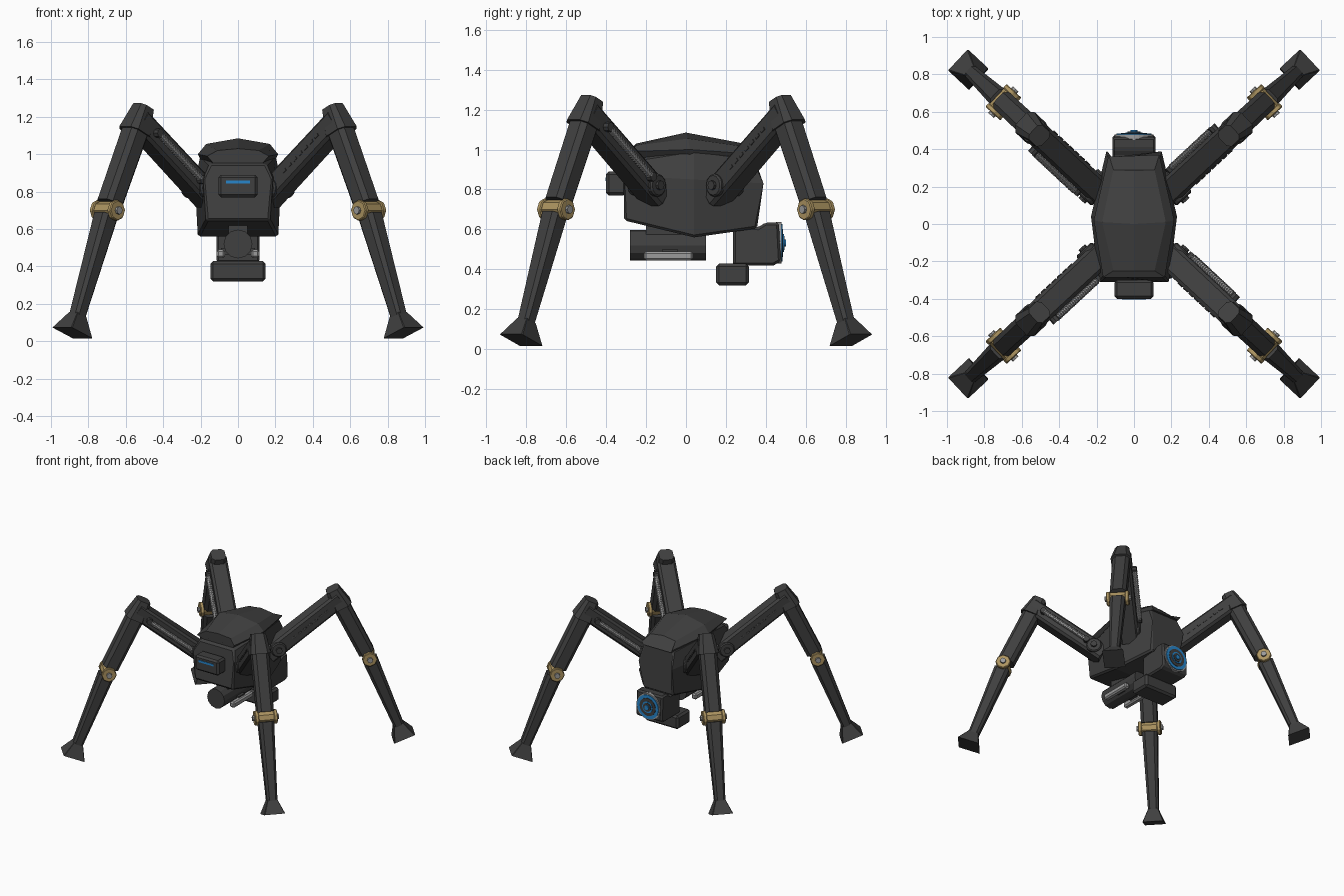
import bpy, bmesh, math
from mathutils import Vector, Matrix

if "Cube" in bpy.data.objects:
    bpy.data.objects.remove(bpy.data.objects["Cube"])


def material(name, r, g, b):
    m = bpy.data.materials.new(name)
    m.use_nodes = True
    m.diffuse_color = (r, g, b, 1)
    m.node_tree.nodes["Principled BSDF"].inputs["Base Color"].default_value = (r, g, b, 1)
    return m


DARK = material("dark_armour", 0.05, 0.05, 0.05)
GOLD = material("brass", 0.42, 0.3, 0.12)
STEEL = material("steel", 0.33, 0.33, 0.33)
BLUE = material("blue_glow", 0.02, 0.24, 0.6)
IDENT = Matrix.Identity(4)
X, Y, Z = Vector((1, 0, 0)), Vector((0, 1, 0)), Vector((0, 0, 1))


def finish(name, bm, mat, M=IDENT, bevel=0):
    bmesh.ops.recalc_face_normals(bm, faces=bm.faces)
    me = bpy.data.meshes.new(name)
    bm.to_mesh(me)
    bm.free()
    ob = bpy.data.objects.new(name, me)
    ob.matrix_world = M
    me.materials.append(mat)
    bpy.context.collection.objects.link(ob)
    if bevel:
        mod = ob.modifiers.new("edge", "BEVEL")
        mod.width, mod.segments, mod.limit_method = bevel, 1, "ANGLE"
    return ob


def loft(name, rings, mat, M=IDENT, bevel=0):
    """Skin closed rings of equal length and cap both ends."""
    bm = bmesh.new()
    vs = [[bm.verts.new(p) for p in ring] for ring in rings]
    n = len(vs[0])
    for a, b in zip(vs, vs[1:]):
        for i in range(n):
            bm.faces.new((a[i], a[(i + 1) % n], b[(i + 1) % n], b[i]))
    bm.faces.new(vs[0])
    bm.faces.new(vs[-1])
    return finish(name, bm, mat, M, bevel)


def box(name, lo, hi, mat, M=IDENT, bevel=0):
    lo, hi = Vector(lo), Vector(hi)
    bm = bmesh.new()
    bmesh.ops.create_cube(bm, size=1)
    for v in bm.verts:
        v.co = (lo + hi) / 2 + v.co * (hi - lo)
    return finish(name, bm, mat, M, bevel)


def beam(name, p, q, start, end, mat, M=IDENT, chamfer=0.25):
    """Chamfered bar from p to q; start and end are (width, height)."""
    p, q = Vector(p), Vector(q)
    up = (q - p).normalized().cross(Y)
    rings = []
    for c, (w, h) in ((p, start), (q, end)):
        k = 1 - 2 * chamfer
        pts = ((1, k), (k, 1), (-k, 1), (-1, k), (-1, -k), (-k, -1), (k, -1), (1, -k))
        rings.append([c + Y * (a * w / 2) + up * (b * h / 2) for a, b in pts])
    return loft(name, rings, mat, M)


def rod(name, p, q, r, sides, mat, M=IDENT, bevel=0):
    p, q = Vector(p), Vector(q)
    bm = bmesh.new()
    bmesh.ops.create_cone(bm, cap_ends=True, segments=sides, radius1=r, radius2=r, depth=(q - p).length)
    turn = Z.rotation_difference(q - p).to_matrix().to_4x4()
    bm.transform(Matrix.Translation((p + q) / 2) @ turn)
    return finish(name, bm, mat, M, bevel)


def mirrored(half):
    """Close a half outline across x = 0."""
    return half + [(-x, y, z) for x, y, z in reversed(half) if x]


# Hull and raised top plate
loft("hull", [mirrored(h) for h in (
    [(.17, -.31, .645), (.185, -.32, .87), (.15, -.27, .95)],
    [(.215, .04, .56), (.23, .04, .85), (.2, .04, 1.0)],
    [(.13, .355, .605), (.145, .4, .83), (.13, .34, .96)])], DARK, bevel=.012)
loft("top_plate", [mirrored(h) for h in (
    [(.13, -.25, .95), (.165, -.285, .99), (.11, -.25, 1.02), (0, -.25, 1.03)],
    [(.2, .02, .97), (.215, .02, 1.0), (.17, .01, 1.055), (0, 0, 1.085)],
    [(.12, .36, .95), (.135, .37, .975), (.11, .29, 1.015), (0, .29, 1.03)])], DARK)

# Front sensor
box("front_sensor", (-.105, -.4, .77), (.105, -.3, .89), DARK, bevel=.014)
box("sensor_light", (-.065, -.404, .843), (.065, -.398, .859), BLUE)

# Barrel and rods under the hull
rod("belly_barrel", (0, -.28, .52), (0, .1, .52), .077, 12, DARK)
box("barrel_mount", (-.05, -.2, .53), (.05, .1, .64), DARK)
for s in (-1, 1):
    box("belly_rod", (s * .092 - .022, -.21, .445), (s * .092 + .022, .035, .49), STEEL, bevel=.01)
    box("rod_bracket", (s * .07 - .022, -.12, .465), (s * .07 + .022, -.04, .5), DARK)

# Rear pod with lens
pod = [(.235, .62), (.36, .61), (.4, .635), (.465, .635), (.475, .44), (.44, .42), (.235, .42)]
loft("rear_pod", [[(x, y, z) for y, z in pod] for x in (-.115, .115)], DARK, bevel=.012)
box("pod_base", (-.148, .15, .32), (.148, .315, .428), DARK, bevel=.015)
for name, r, y, mat in (("lens_housing", .104, .478, STEEL), ("lens_outer_ring", .094, .484, BLUE),
                        ("lens_face", .07, .487, DARK), ("lens_inner_ring", .045, .49, BLUE),
                        ("lens_core", .034, .494, DARK), ("lens_hub", .018, .502, BLUE)):
    rod(name, (0, .45, .532), (0, y, .532), r, 24, mat)


# Legs: local x points outward, local y is to the leg's left
def leg(M):
    hip, knee = Vector((.25, 0, .79)), Vector((.73, 0, 1.17))
    joint, ankle = Vector((.955, 0, .7)), Vector((1.185, 0, .11))
    along = (knee - hip).normalized()
    shin = (ankle - joint).normalized()
    thigh = (joint - knee).normalized()

    # Upper arm with hip pivot
    beam("upper_arm", hip - along * .04, knee + along * .02, (.14, .125), (.135, .12), DARK, M, .13)
    pivot = hip + along * .05
    rod("hip_pivot", pivot - Y * .085, pivot + Y * .085, .058, 12, DARK, M, .008)
    rod("hip_bolt", pivot - Y * .1, pivot + Y * .1, .024, 8, DARK, M)

    # Ribbed piston on the left, slots on the right
    a, b = hip + along * .13 + Y * .085, hip + along * .51 + Y * .085
    rod("piston", a, b, .015, 8, STEEL, M)
    for i in range(24):
        c = a.lerp(b, (i + .5) / 24)
        rod("piston_rib", c - along * .004, c + along * .004, .019, 8, STEEL, M)
    for t in (.12, .52):
        c = hip + along * t
        rod("piston_bracket", c + Y * .05, c + Y * .1, .024, 8, DARK, M)
    for i in range(7):
        c = hip + along * (.18 + i * .05) - Y * .07
        beam("arm_slot", c, c + along * .03, (.008, .014), (.008, .014), DARK, M)

    # Knee cap and middle segment
    beam("knee_cap", knee - thigh * .09, knee + thigh * .06, (.105, .1), (.15, .155), DARK, M, .2)
    beam("middle_segment", knee, joint - thigh * .04, (.125, .125), (.12, .12), DARK, M, .2)

    # Brass ankle joint
    rod("joint_barrel", joint - Y * .07, joint + Y * .07, .048, 8, GOLD, M)
    for s in (-1, 1):
        rod("joint_disc", joint + Y * s * .055, joint + Y * s * .083, .056, 8, GOLD, M, .005)
        rod("joint_bolt", joint + Y * s * .07, joint + Y * s * .097, .021, 8, STEEL, M)

    # Shin and flared foot
    beam("shin", joint + shin * .03, ankle, (.112, .112), (.075, .075), DARK, M, .2)
    beam("foot", ankle - shin * .035, ankle + shin * .07, (.07, .07), (.155, .165), DARK, M, .03)


for degrees in (43, 137, 223, 317):
    leg(Matrix.Rotation(math.radians(degrees), 4, "Z"))
